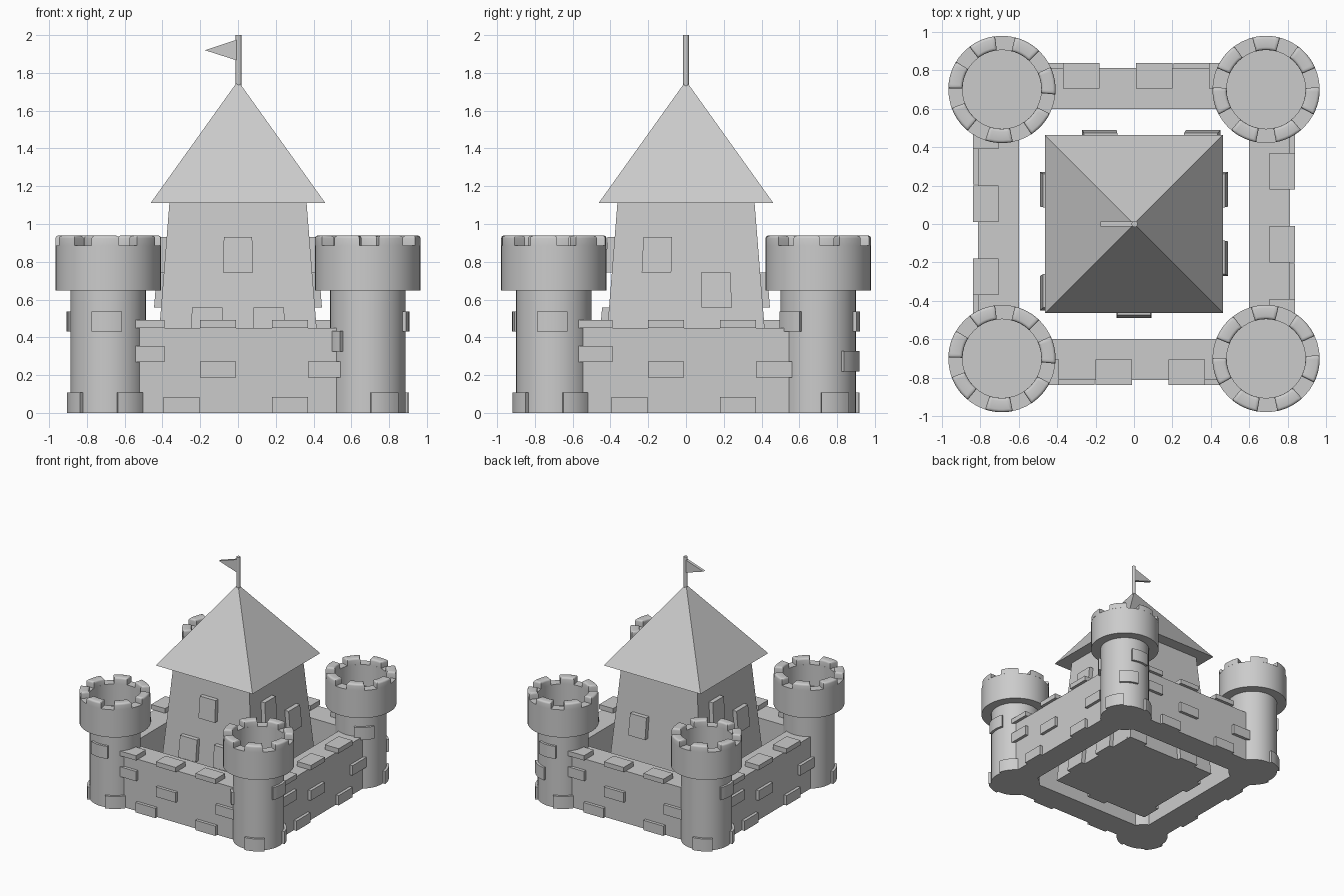
import bpy, bmesh
from math import sin, cos, radians, pi
from mathutils import Matrix, Vector

cube = bpy.data.objects.get("Cube")
if cube:
    bpy.data.objects.remove(cube, do_unlink=True)

stone = bpy.data.materials.new("light grey stone")
stone.use_nodes = True
GREY = (0.6, 0.6, 0.6, 1)
stone.diffuse_color = GREY
stone.node_tree.nodes["Principled BSDF"].inputs["Base Color"].default_value = GREY


def finish(bm, name, smooth=False):
    bmesh.ops.recalc_face_normals(bm, faces=bm.faces)
    mesh = bpy.data.meshes.new(name)
    bm.to_mesh(mesh)
    bm.free()
    mesh.materials.append(stone)
    if smooth:
        for p in mesh.polygons:
            p.use_smooth = True
        mesh.set_sharp_from_angle(angle=radians(35))
    obj = bpy.data.objects.new(name, mesh)
    bpy.context.collection.objects.link(obj)
    return obj


def box(bm, x, y, z):
    """Box from three (low, high) ranges; returns its vertices."""
    verts = bmesh.ops.create_cube(bm, size=1)["verts"]
    for v in verts:
        v.co = Vector([r[0] if c < 0 else r[1] for c, r in zip(v.co, (x, y, z))])
    return verts


def lathe(bm, profile, centre, steps=40):
    """Closed solid turned from (radius, height) points; ends are capped."""
    rings = [[bm.verts.new((centre[0] + r * cos(2 * pi * i / steps),
                            centre[1] + r * sin(2 * pi * i / steps), z))
              for i in range(steps)] for r, z in profile]
    for a, b in zip(rings, rings[1:]):
        for i in range(steps):
            j = (i + 1) % steps
            bm.faces.new((a[i], a[j], b[j], b[i]))
    bm.faces.new(rings[0])
    bm.faces.new(rings[-1])


def arc_block(bm, centre, middle, width, radii, heights, round_top=0, steps=6):
    """Curved block following a tower; angles in degrees."""
    part = bmesh.new()
    (r0, r1), (z0, z1) = radii, heights
    rows = []
    for i in range(steps + 1):
        a = radians(middle - width / 2 + width * i / steps)
        rows.append([part.verts.new((centre[0] + r * cos(a), centre[1] + r * sin(a), z))
                     for r, z in ((r0, z0), (r1, z0), (r1, z1), (r0, z1))])
    for a, b in zip(rows, rows[1:]):
        for i in range(4):
            j = (i + 1) % 4
            part.faces.new((a[i], a[j], b[j], b[i]))
    part.faces.new(rows[0])
    part.faces.new(rows[-1])
    bmesh.ops.recalc_face_normals(part, faces=part.faces)
    if round_top:
        rim = [e for e in part.edges if e.calc_face_angle() > 0.5
               and all(v.co.z > z1 - 0.001 for v in e.verts)]
        bmesh.ops.bevel(part, geom=rim, offset=round_top, segments=3,
                        profile=0.5, affect="EDGES")
    temp = bpy.data.meshes.new("temp")
    part.to_mesh(temp)
    part.free()
    bm.from_mesh(temp)
    bpy.data.meshes.remove(temp)


# Corner towers, counter-clockwise from the front right one of the model
TX, TY, SHAFT_R, CROWN_R, INNER_R = 0.687, 0.70, 0.2, 0.279, 0.205
towers = {"front_right": (-TX, -TY), "front_left": (TX, -TY),
          "back_left": (TX, TY), "back_right": (-TX, TY)}
extra_stones = {"front_left": [(207, 0.325)], "back_left": [(60, 0.22), (-48, 0.43)]}
merlon_start = {"front_right": 61, "front_left": 40, "back_left": 90, "back_right": 61}

for k, (name, centre) in enumerate(towers.items()):
    bm = bmesh.new()
    lathe(bm, [(SHAFT_R, 0), (SHAFT_R, 0.66)], centre)
    finish(bm, name + "_tower_shaft", True)

    bm = bmesh.new()
    lathe(bm, [(SHAFT_R - 0.02, 0.647), (CROWN_R, 0.647), (CROWN_R, 0.886),
               (INNER_R, 0.886), (INNER_R, 0.7)], centre)
    finish(bm, name + "_tower_crown", True)

    bm = bmesh.new()
    for i in range(7):
        arc_block(bm, centre, merlon_start[name] + i * 360 / 7, 30,
                  (INNER_R, CROWN_R), (0.886, 0.939), 0.015)
    finish(bm, name + "_tower_merlons", True)

    bm = bmesh.new()
    stones = [(a + 90 * k, z) for a, z in ((-92, 0.43), (-55, 0), (206, 0))]
    for angle, z in stones + extra_stones.get(name, []):
        arc_block(bm, centre, angle, 43, (SHAFT_R - 0.01, SHAFT_R + 0.02), (z, z + 0.108))
    finish(bm, name + "_tower_stones", True)

# Curtain walls with merlons and stones, and keep plates, one set per side
KEEP_BASE, TAPER, ROW = 0.452, 0.08, 0.186


def keep_half(z):
    return KEEP_BASE - TAPER * z


# (sideways position, row) of the raised blocks on each keep side
keep_plates = {
    "front": [(0, 4), (-0.18, 2), (0.18, 2), (0, 0)],
    "left": [(-0.18, 4), (0.18, 3), (0.18, 0), (-0.18, 0)],
    "back": [(-0.18, 3), (0.18, 0), (-0.36, 0)],
    "right": [(-0.18, 4), (0.18, 3), (-0.18, 0), (0.36, 0)],
}
wall_stones = [(-0.3, 0), (0.275, 0), (-0.105, 0.187), (0.465, 0.187), (-0.485, 0.27)]

for k, (side, plates) in enumerate(keep_plates.items()):
    turn = Matrix.Rotation(k * pi / 2, 4, "Z")

    bm = bmesh.new()
    box(bm, (-0.58, 0.58), (-0.812, -0.598), (0, 0.45))
    bm.transform(turn)
    finish(bm, side + "_wall")

    bm = bmesh.new()
    for x in (-0.485, -0.105, 0.275):
        box(bm, (x - 0.095, x + 0.095), (-0.838, -0.705), (0.45, 0.491))
    bm.transform(turn)
    finish(bm, side + "_wall_merlons")

    bm = bmesh.new()
    for x, z in wall_stones:
        box(bm, (x - 0.095, x + 0.095), (-0.838, -0.8), (z, z + 0.085))
    bm.transform(turn)
    finish(bm, side + "_wall_stones")

    bm = bmesh.new()
    for x, row in plates:
        verts = box(bm, (x - 0.09, x + 0.09), (-0.037, 0.01), (row * ROW, row * ROW + ROW))
        for v in verts:
            half = keep_half(v.co.z)
            v.co.x *= half / KEEP_BASE
            v.co.y -= half
    bm.transform(turn)
    finish(bm, side + "_keep_blocks")

# Tapered keep
bm = bmesh.new()
for v in box(bm, (-1, 1), (-1, 1), (0, 1.115)):
    v.co.x *= keep_half(v.co.z)
    v.co.y *= keep_half(v.co.z)
finish(bm, "keep")

# Pyramid roof
bm = bmesh.new()
bmesh.ops.create_cone(bm, cap_ends=True, segments=4, radius1=0.463 * 2 ** 0.5, radius2=0,
                      depth=0.648,
                      matrix=Matrix.Translation((0, 0, 1.434)) @ Matrix.Rotation(pi / 4, 4, "Z"))
finish(bm, "roof")

# Flagpole and pennant
bm = bmesh.new()
lathe(bm, [(0.016, 1.73), (0.016, 2.0)], (0.003, 0), 12)
finish(bm, "flagpole", True)

bm = bmesh.new()
outline = [(-0.175, 1.92), (0, 1.978), (0, 1.864)]
face = bm.faces.new([bm.verts.new((x, -0.012, z)) for x, z in outline])
new = bmesh.ops.extrude_face_region(bm, geom=[face])["geom"]
bmesh.ops.translate(bm, vec=(0, 0.024, 0),
                    verts=[g for g in new if isinstance(g, bmesh.types.BMVert)])
finish(bm, "pennant")
